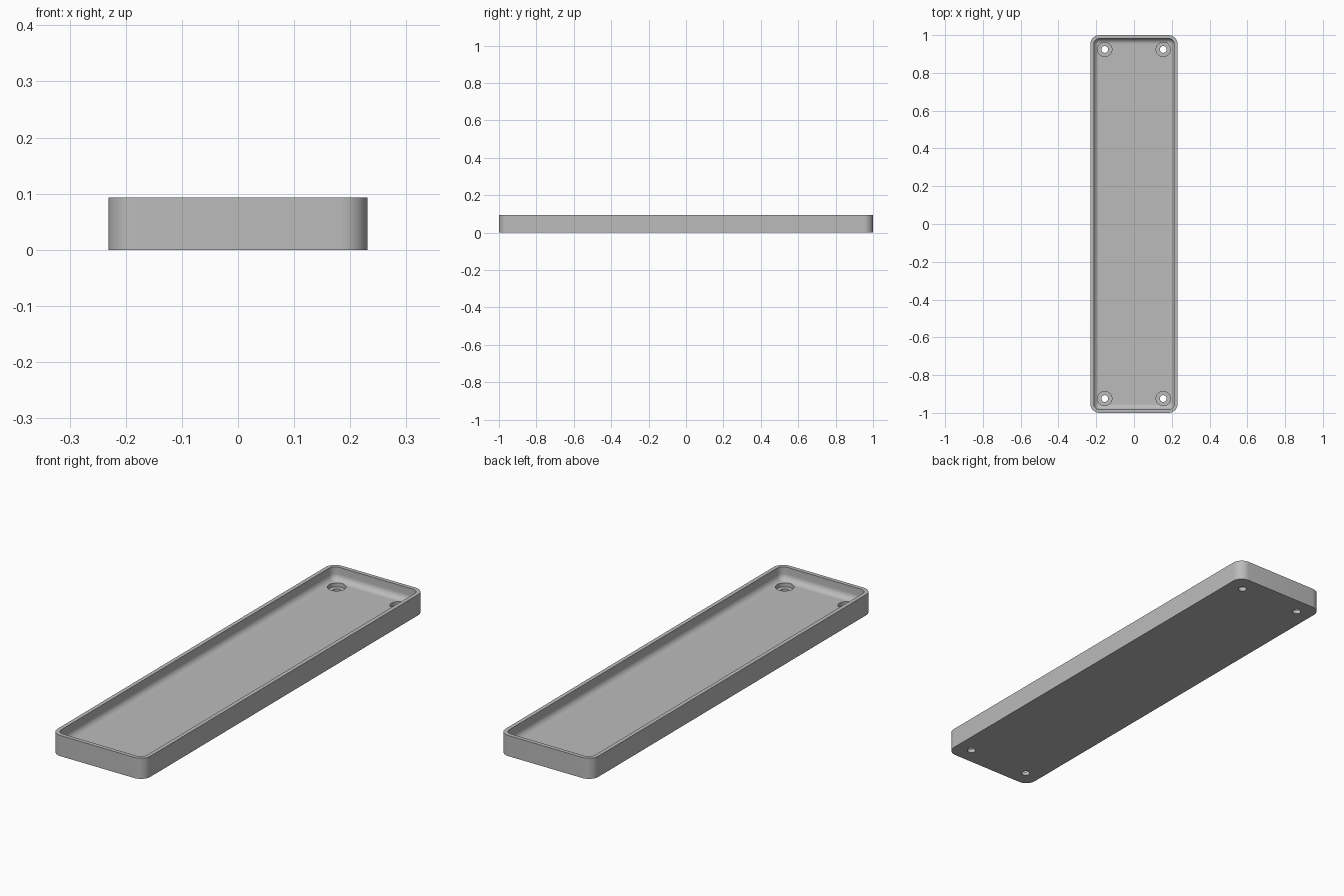
import bpy, bmesh
from math import sin, cos, pi, radians

cube = bpy.data.objects.get("Cube")
if cube:
    bpy.data.objects.remove(cube, do_unlink=True)

HALF_X, HALF_Y, HEIGHT = 0.231, 1.0, 0.093
CORNER, WALL, FLOOR, FILLET = 0.048, 0.018, 0.034, 0.028
STEPS = 10

grey = bpy.data.materials.new("plain grey")
grey.use_nodes = True
colour = (0.5, 0.5, 0.5, 1)
grey.diffuse_color = colour
grey.node_tree.nodes["Principled BSDF"].inputs["Base Color"].default_value = colour


def ring(bm, inset, z):
    """Rounded rectangle, moved in from the outer wall by inset."""
    r = CORNER - inset
    verts = []
    for quarter, (sx, sy) in enumerate([(1, 1), (-1, 1), (-1, -1), (1, -1)]):
        for i in range(STEPS + 1):
            a = (quarter + i / STEPS) * pi / 2
            verts.append(bm.verts.new((sx * (HALF_X - CORNER) + r * cos(a),
                                       sy * (HALF_Y - CORNER) + r * sin(a), z)))
    return verts


# Tray: outer wall, rim, inner wall and rounded floor edge as one loft
profile = [(0, 0), (0, HEIGHT), (WALL, HEIGHT)]
for i in range(9):
    a = i / 8 * pi / 2
    profile.append((WALL + FILLET * (1 - cos(a)), FLOOR + FILLET * (1 - sin(a))))
bm = bmesh.new()
rings = [ring(bm, inset, z) for inset, z in profile]
for low, high in zip(rings, rings[1:]):
    n = len(low)
    for i in range(n):
        j = (i + 1) % n
        bm.faces.new((low[i], low[j], high[j], high[i]))
bm.faces.new(rings[0][::-1])
bm.faces.new(rings[-1])
bmesh.ops.recalc_face_normals(bm, faces=bm.faces)
mesh = bpy.data.meshes.new("tray")
bm.to_mesh(mesh)
bm.free()
tray = bpy.data.objects.new("tray", mesh)
bpy.context.collection.objects.link(tray)
mesh.materials.append(grey)


# Stepped screw holes in the four corners
def cut_hole(name, x, y, radius, bottom, top):
    bpy.ops.mesh.primitive_cylinder_add(vertices=32, radius=radius, depth=top - bottom,
                                        location=(x, y, (top + bottom) / 2))
    cutter = bpy.context.object
    cutter.name = name
    cutter.data.materials.append(grey)
    cutter.hide_render = True
    cutter.hide_set(True)
    mod = tray.modifiers.new(name, "BOOLEAN")
    mod.operation = "DIFFERENCE"
    mod.solver = "EXACT"
    mod.object = cutter
    return cutter


cutters = []
for x in (-0.155, 0.155):
    for y in (-0.924, 0.924):
        cutters.append(cut_hole("screw_hole_cutter", x, y, 0.018, -0.05, 0.08))
        cutters.append(cut_hole("screw_head_cutter", x, y, 0.038, 0.017, 0.08))

# Apply the cuts and remove the cutters
bpy.ops.object.select_all(action="DESELECT")
tray.select_set(True)
bpy.context.view_layer.objects.active = tray
for mod in list(tray.modifiers):
    bpy.ops.object.modifier_apply(modifier=mod.name)
for cutter in cutters:
    bpy.data.objects.remove(cutter, do_unlink=True)
bpy.ops.object.shade_smooth_by_angle(angle=radians(30))
